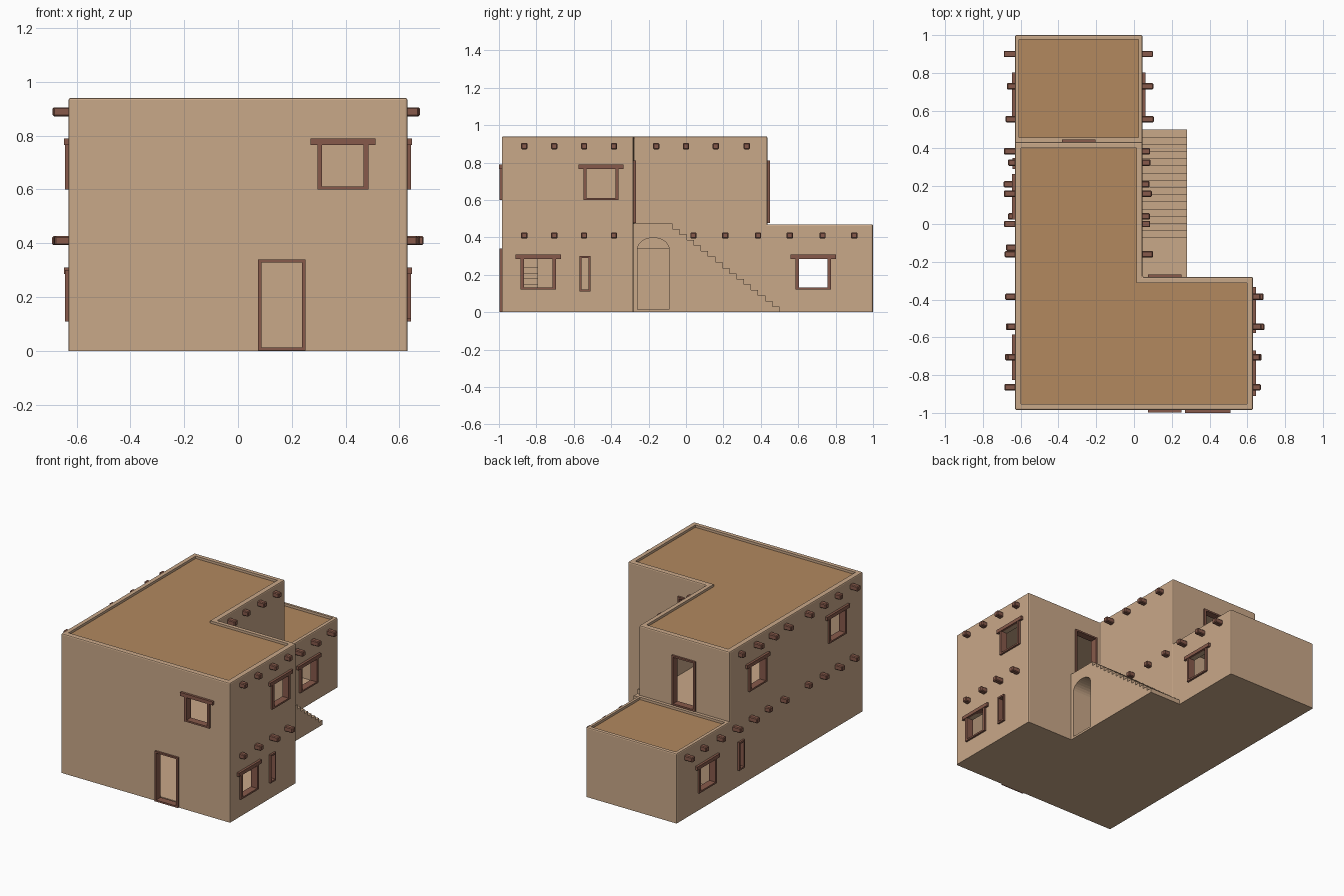
import bpy, bmesh, math, random
from mathutils import Matrix, Vector

if "Cube" in bpy.data.objects:
    bpy.data.objects.remove(bpy.data.objects["Cube"])

random.seed(4)


def material(name, rgb):
    m = bpy.data.materials.new(name)
    m.diffuse_color = (*rgb, 1)
    m.use_nodes = True
    m.node_tree.nodes["Principled BSDF"].inputs["Base Color"].default_value = m.diffuse_color
    return m


ADOBE = material("adobe", (0.584, 0.392, 0.25))
EARTH = material("earth_roof", (0.445, 0.246, 0.114))
WOOD = material("wood", (0.242, 0.102, 0.07))


def finish(name, bm, mat):
    bmesh.ops.recalc_face_normals(bm, faces=bm.faces)
    me = bpy.data.meshes.new(name)
    bm.to_mesh(me)
    bm.free()
    ob = bpy.data.objects.new(name, me)
    bpy.context.collection.objects.link(ob)
    me.materials.append(mat)
    return ob


def prism(name, pts, lo, hi, mat, axis="z", bevel=0):
    """Extrude a 2D outline along z (points are x,y) or x (points are y,z)."""
    bm = bmesh.new()
    put = (lambda p, h: (p[0], p[1], h)) if axis == "z" else (lambda p, h: (h, p[0], p[1]))
    face = bm.faces.new([bm.verts.new(put(p, lo)) for p in pts])
    ext = bmesh.ops.extrude_face_region(bm, geom=[face])
    move = Vector(put((0, 0), hi - lo))
    bmesh.ops.translate(bm, vec=move, verts=[g for g in ext["geom"] if isinstance(g, bmesh.types.BMVert)])
    bmesh.ops.recalc_face_normals(bm, faces=bm.faces)
    if bevel:
        edges = [e for e in bm.edges if max(v.co.z for v in e.verts) > lo + 0.01]
        bmesh.ops.bevel(bm, geom=edges, offset=bevel, segments=2, profile=0.5, affect="EDGES")
    return finish(name, bm, mat)


def add_box(bm, lo, hi, matrix):
    lo, hi = Vector(lo), Vector(hi)
    m = matrix @ Matrix.Translation((lo + hi) / 2) @ Matrix.Diagonal((*(hi - lo), 1))
    return bmesh.ops.create_cube(bm, size=1, matrix=m)["verts"]


def rect(x0, y0, x1, y1):
    return [(x0, y0), (x1, y0), (x1, y1), (x0, y1)]


def ell(t):
    """Two-storey L outline, inset by t."""
    return [(-0.63 + t, -0.985 + t), (0.63 - t, -0.985 + t), (0.63 - t, -0.28 - t),
            (0.045 - t, -0.28 - t), (0.045 - t, 0.435 - t), (-0.63 + t, 0.435 - t)]


def cut(target, *cutters):
    for c in cutters:
        mod = target.modifiers.new("cut", "BOOLEAN")
        mod.operation, mod.solver, mod.object = "DIFFERENCE", "EXACT", c
        bpy.context.view_layer.objects.active = target
        bpy.ops.object.modifier_apply(modifier=mod.name)
        bpy.data.objects.remove(c)


# Wall frames: local x runs along the wall, local -y points outward
def wall(x, y, degrees):
    return Matrix.Translation((x, y, 0)) @ Matrix.Rotation(math.radians(degrees), 4, "Z")


FRONT = wall(0, -0.985, 0)
RIGHT = wall(0.63, 0, 90)
COURT = wall(0.045, 0, 90)
LEFT = wall(-0.63, 0, -90)
WING_BACK = wall(0, -0.28, 180)
BACK = wall(0, 0.435, 180)

# Hollow house bodies with recessed roofs
house = prism("house_walls", ell(0), 0, 0.94, ADOBE, bevel=0.008)
cut(house,
    prism("c", ell(0.035), 0.012, 0.445, ADOBE),
    prism("c", ell(0.035), 0.47, 0.905, ADOBE),
    prism("c", ell(0.033), 0.92, 1.1, ADOBE))
low = prism("rear_room_walls", rect(-0.63, 0.42, 0.045, 1.0), 0, 0.47, ADOBE, bevel=0.008)
cut(low,
    prism("c", rect(-0.595, 0.46, 0.01, 0.965), 0.012, 0.435, ADOBE),
    prism("c", rect(-0.608, 0.457, 0.023, 0.978), 0.45, 0.6, ADOBE))
prism("main_roof", ell(0.033), 0.915, 0.924, EARTH)
prism("rear_roof", rect(-0.608, 0.457, 0.023, 0.978), 0.445, 0.454, EARTH)


def opening(name, body, face, centre, width, z0, z1, lintel=False, t=0.013):
    """Cut a hole through a wall and line it with a wooden frame."""
    a, b = centre - width / 2, centre + width / 2
    bm = bmesh.new()
    add_box(bm, (a, -0.05, z0), (b, 0.045, z1), face)
    cut(body, finish("c", bm, WOOD))
    bm = bmesh.new()
    out, deep = -0.013, 0.035
    add_box(bm, (a, out, z0), (a + t, deep, z1), face)
    add_box(bm, (b - t, out, z0), (b, deep, z1), face)
    add_box(bm, (a + t, out, z0), (b - t, deep, z0 + 0.011), face)
    if lintel:
        add_box(bm, (a - 0.027, -0.016, z1), (b + 0.027, deep, z1 + 0.024), face)
    else:
        add_box(bm, (a + t, out, z1 - 0.011), (b - t, deep, z1), face)
    finish(name, bm, WOOD)


# Doors, windows and slits (centre is measured along each wall's local x)
opening("front_door_frame", house, FRONT, 0.163, 0.176, 0.002, 0.34)
opening("landing_door_frame", house, WING_BACK, -0.163, 0.176, 0.476, 0.81)
opening("terrace_door_frame", house, BACK, 0.292, 0.176, 0.476, 0.81)
windows = [("front_upper", house, FRONT, 0.39, 0.6), ("right_upper", house, RIGHT, -0.455, 0.6),
           ("right_lower", house, RIGHT, -0.79, 0.12), ("left_upper_rear", house, LEFT, -0.145, 0.6),
           ("left_upper_front", house, LEFT, 0.705, 0.6), ("rear_right", low, COURT, 0.68, 0.12),
           ("rear_left", low, LEFT, -0.68, 0.12)]
for n, body, face, c, z in windows:
    opening(n + "_window_frame", body, face, c, 0.188, z, z + 0.165, True, 0.017)
opening("right_slit_frame", house, RIGHT, -0.54, 0.058, 0.11, 0.30, t=0.01)
opening("left_slit_frame", house, LEFT, -0.32, 0.058, 0.11, 0.30, t=0.01)

# Doorway behind the arch
cut(house, prism("c", rect(-0.26, 0.014, -0.09, 0.34), 0.0, 0.1, ADOBE, axis="x"))

# Outdoor staircase with landing and arched passage
N = 16
run, rise = 0.61 / N, 0.475 / N
profile = [(-0.285, 0), (0.5, 0)]
for i in range(N):
    profile += [(0.5 - i * run, (i + 1) * rise), (0.5 - (i + 1) * run, (i + 1) * rise)]
profile[-1] = (-0.285, 0.475)
stairs = prism("outdoor_stairs", profile, 0.04, 0.28, ADOBE, axis="x")
arch = [(-0.26, 0.014), (-0.09, 0.014)]
arch += [(-0.175 + 0.085 * math.cos(math.pi * i / 14), 0.335 + 0.063 * math.sin(math.pi * i / 14))
         for i in range(15)]
cut(stairs, prism("c", arch, 0.0, 0.4, ADOBE, axis="x"))

# Indoor staircase along the front wall
bm = bmesh.new()
for i in range(9):
    x = -0.1 - i * 0.045
    add_box(bm, (x - 0.045, -0.952, 0.01), (x, -0.79, 0.03 * (i + 1) if i < 8 else 0.446), Matrix())
finish("indoor_stairs", bm, ADOBE)


# Projecting roof beams
def beams(name, face, sign, ys, z):
    bm = bmesh.new()
    for y in ys:
        u = sign * y
        part = bmesh.new()
        add_box(part, (u - 0.017, -random.uniform(0.035, 0.062), z - 0.017), (u + 0.017, 0.02, z + 0.017), face)
        bmesh.ops.bevel(part, geom=part.edges[:], offset=0.005, segments=1, affect="EDGES")
        tmp = bpy.data.meshes.new("tmp")
        part.to_mesh(tmp)
        part.free()
        bm.from_mesh(tmp)
        bpy.data.meshes.remove(tmp)
    finish(name, bm, WOOD)


wing = [-0.865, -0.705, -0.545, -0.385]
upper = [-0.16, 0.0, 0.16, 0.325]
lower = [0.04, 0.21, 0.385, 0.555, 0.73, 0.90]
beams("wing_upper_beams", RIGHT, 1, wing, 0.888)
beams("wing_lower_beams", RIGHT, 1, wing, 0.41)
beams("court_upper_beams", COURT, 1, upper, 0.888)
beams("court_lower_beams", COURT, 1, lower, 0.41)
beams("left_upper_beams", LEFT, -1, wing + upper, 0.888)
beams("left_lower_beams", LEFT, -1, wing + [-0.125] + lower, 0.41)
